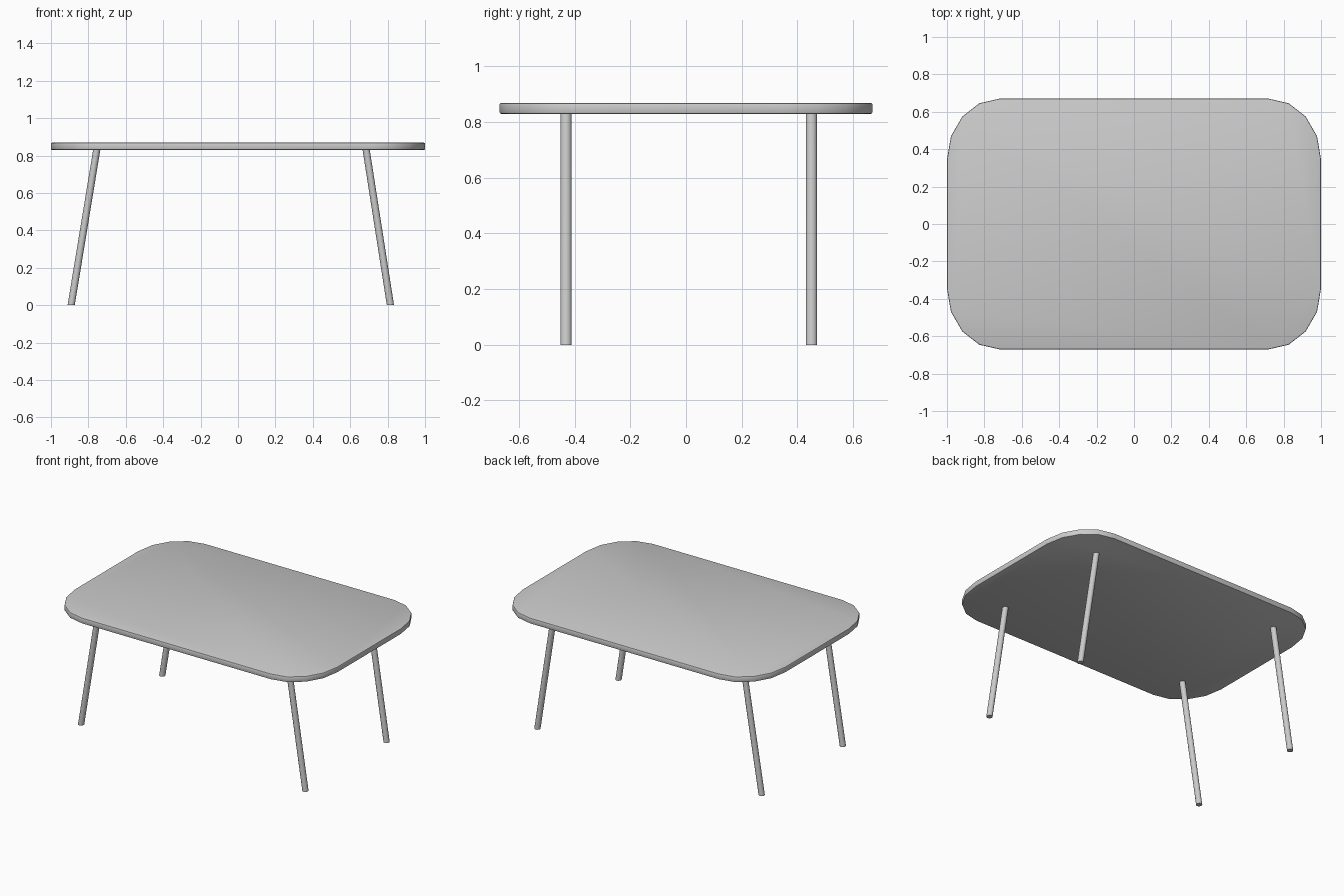
import bpy, bmesh
from math import cos, sin, pi

if "Cube" in bpy.data.objects:
    bpy.data.objects.remove(bpy.data.objects["Cube"])


def finish(name, bm, angle):
    bmesh.ops.recalc_face_normals(bm, faces=bm.faces)
    mesh = bpy.data.meshes.new(name)
    bm.to_mesh(mesh)
    bm.free()
    obj = bpy.data.objects.new(name, mesh)
    bpy.context.collection.objects.link(obj)
    bpy.ops.object.select_all(action='DESELECT')
    obj.select_set(True)
    bpy.context.view_layer.objects.active = obj
    bpy.ops.object.shade_smooth_by_angle(angle=angle)
    return obj


def tabletop():
    # rounded rectangle outline: elliptical corners of four segments
    hx, hy, rx, ry, segs = 1.0, 0.67, 0.28, 0.325, 4
    bm = bmesh.new()
    verts = []
    for q, (sx, sy) in enumerate([(1, 1), (-1, 1), (-1, -1), (1, -1)]):
        for i in range(segs + 1):
            a = (q + i / segs) * pi / 2
            verts.append(bm.verts.new((sx * (hx - rx) + rx * cos(a),
                                       sy * (hy - ry) + ry * sin(a), 0.83)))
    face = bm.faces.new(verts)
    up = bmesh.ops.extrude_face_region(bm, geom=[face], use_keep_orig=True)
    bmesh.ops.translate(bm, vec=(0, 0, 0.039),
                        verts=[g for g in up['geom'] if isinstance(g, bmesh.types.BMVert)])
    # softened top and bottom rims
    bmesh.ops.recalc_face_normals(bm, faces=bm.faces)
    rims = [e for e in bm.edges if abs(e.verts[0].co.z - e.verts[1].co.z) < 1e-5]
    bmesh.ops.bevel(bm, geom=rims, offset=0.006, segments=2, profile=0.5, affect='EDGES')
    finish("tabletop", bm, 0.6)


def leg(name, foot_x, top_x, y):
    # slanted round leg with level ends
    height = 0.832
    bm = bmesh.new()
    bmesh.ops.create_cone(bm, cap_ends=True, segments=12,
                          radius1=0.0205, radius2=0.0205, depth=height)
    for v in bm.verts:
        t = v.co.z / height + 0.5
        v.co.x = v.co.x * 0.94 + foot_x + (top_x - foot_x) * t
        v.co.y += y
        v.co.z = t * height
    finish(name, bm, 0.7)


tabletop()
for depth, y in (("front", -0.431), ("back", 0.451)):
    leg(depth + "_left_leg", -0.892, -0.755, y)
    leg(depth + "_right_leg", 0.815, 0.685, y)
